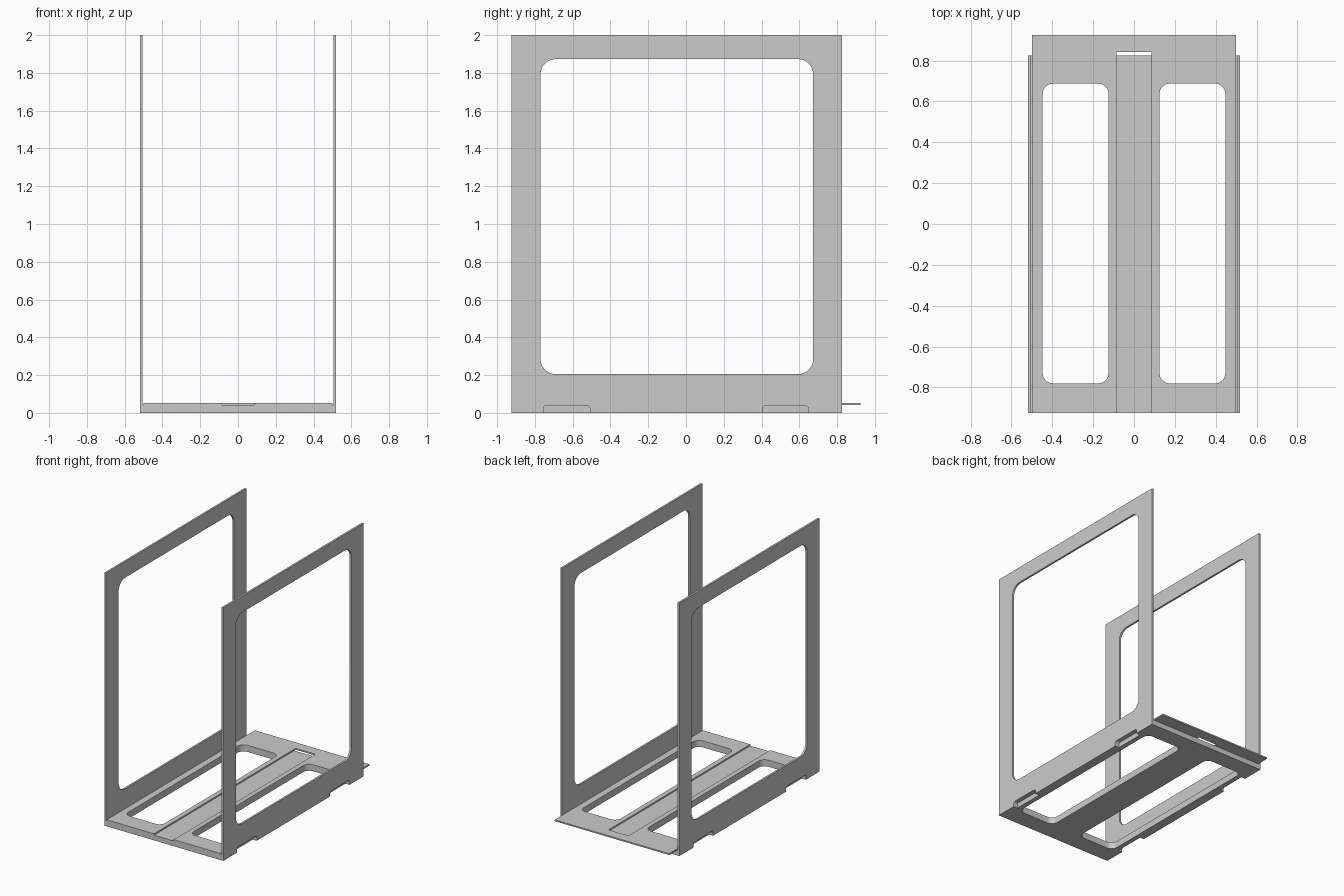
import bpy, bmesh, math
from mathutils import Vector

default = bpy.data.objects.get("Cube")
if default:
    bpy.data.objects.remove(default, do_unlink=True)

grey = bpy.data.materials.new("plain_grey")
grey.use_nodes = True
colour = (0.6, 0.6, 0.6, 1)
grey.diffuse_color = colour
grey.node_tree.nodes["Principled BSDF"].inputs["Base Color"].default_value = colour


def box(name, low, high, round_axis=None, radius=0.0):
    """Box between two corners, with optional rounding of edges along one axis."""
    low, high = Vector(low), Vector(high)
    size, middle = high - low, (low + high) / 2
    bm = bmesh.new()
    bmesh.ops.create_cube(bm, size=1)
    for v in bm.verts:
        v.co = Vector(v.co[i] * size[i] + middle[i] for i in range(3))
    if round_axis is not None:
        edges = [e for e in bm.edges
                 if abs((e.verts[0].co - e.verts[1].co).normalized()[round_axis]) > 0.9]
        bmesh.ops.bevel(bm, geom=edges, offset=radius, segments=8,
                        profile=0.5, affect='EDGES')
    mesh = bpy.data.meshes.new(name)
    bm.to_mesh(mesh)
    bm.free()
    mesh.materials.append(grey)
    obj = bpy.data.objects.new(name, mesh)
    bpy.context.collection.objects.link(obj)
    return obj


def cut(obj, cutters):
    """Subtract the cutters from the part and discard them."""
    for cutter in cutters:
        cutter.hide_render = True
        mod = obj.modifiers.new("cut", 'BOOLEAN')
        mod.operation = 'DIFFERENCE'
        mod.solver = 'EXACT'
        mod.object = cutter
        bpy.context.view_layer.objects.active = obj
        bpy.ops.object.modifier_apply(modifier=mod.name)
        bpy.data.objects.remove(cutter, do_unlink=True)


def smooth(obj):
    bpy.ops.object.select_all(action='DESELECT')
    obj.select_set(True)
    bpy.context.view_layer.objects.active = obj
    bpy.ops.object.shade_smooth_by_angle(angle=math.radians(30))


def span(side, a, b):
    """Mirror an x range to the chosen side."""
    return sorted((side * a, side * b))


FRONT, BACK = -0.925, 0.825
INNER, OUTER = 0.505, 0.52
BASE_TOP, PLATE_TOP = 0.041, 0.052


def notches(side):
    """Finger notches along the lower edge of one side."""
    x0, x1 = span(side, 0.485, 0.6)
    return [box("notch_cutter", (x0, y0, -0.1), (x1, y1, 0.039), 0, 0.018)
            for y0, y1 in ((-0.755, -0.508), (0.405, 0.648))]


def floor_openings():
    """Long rounded openings either side of the centre."""
    result = []
    for side in (-1, 1):
        x0, x1 = span(side, 0.125, 0.447)
        result.append(box("opening_cutter", (x0, -0.78, -0.2), (x1, 0.687, 0.2), 2, 0.05))
    return result


# Side frames
for side, name in ((1, "left_side_frame"), (-1, "right_side_frame")):
    x0, x1 = span(side, INNER, OUTER)
    frame = box(name, (x0, FRONT, 0), (x1, BACK, 2))
    window = box("window_cutter", (-1, -0.77, 0.205), (1, 0.673, 1.873), 0, 0.08)
    cut(frame, [window] + notches(side))
    smooth(frame)

# Base slab
base = box("base_slab", (-INNER, FRONT, 0), (INNER, BACK, BASE_TOP))
cut(base, floor_openings() + notches(1) + notches(-1))
smooth(base)

# Top plate with rear lip and a central channel
plate = box("top_plate", (-0.5, FRONT, BASE_TOP), (0.5, 0.925, PLATE_TOP))
channel = box("channel_cutter", (-0.086, -1.2, 0), (0.086, 0.843, 0.2))
cut(plate, floor_openings() + [channel])
smooth(plate)
